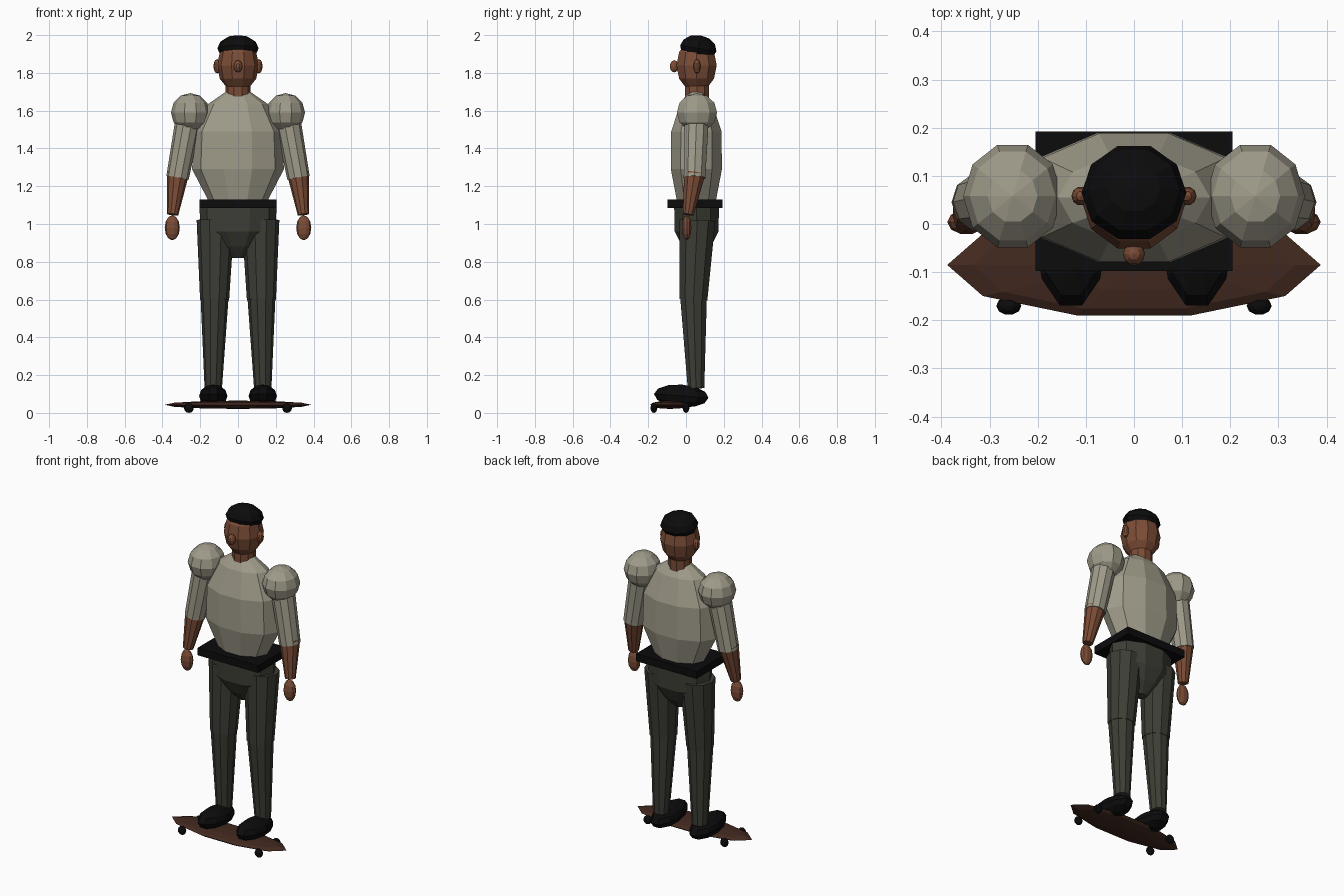
import bpy, bmesh, math
from mathutils import Vector, Matrix

if "Cube" in bpy.data.objects:
    bpy.data.objects.remove(bpy.data.objects["Cube"])


def colour(name, r, g, b):
    m = bpy.data.materials.new(name)
    m.diffuse_color = (r, g, b, 1)
    m.use_nodes = True
    m.node_tree.nodes["Principled BSDF"].inputs["Base Color"].default_value = m.diffuse_color
    return m


SHIRT = colour("shirt_beige", 0.35, 0.33, 0.255)
SKIN = colour("skin_brown", 0.20, 0.073, 0.037)
PANTS = colour("trouser_grey", 0.046, 0.048, 0.036)
BLACK = colour("black", 0.0035, 0.0035, 0.004)
WOOD = colour("deck_brown", 0.055, 0.022, 0.014)
SIDES = 10


def finish(name, bm, mat):
    bmesh.ops.recalc_face_normals(bm, faces=bm.faces[:])
    me = bpy.data.meshes.new(name)
    bm.to_mesh(me)
    bm.free()
    me.materials.append(mat)
    ob = bpy.data.objects.new(name, me)
    bpy.context.collection.objects.link(ob)
    return ob


def loft(name, rings, mat, matrix=None):
    """Stack of ten-sided elliptical rings (x, y, z, rx, ry), capped at both ends."""
    bm = bmesh.new()
    loops = []
    for x, y, z, rx, ry in rings:
        loops.append([bm.verts.new((x + rx * math.cos(2 * math.pi * i / SIDES),
                                    y + ry * math.sin(2 * math.pi * i / SIDES), z))
                      for i in range(SIDES)])
    for a, b in zip(loops, loops[1:]):
        for i in range(SIDES):
            j = (i + 1) % SIDES
            bm.faces.new((a[i], a[j], b[j], b[i]))
    bm.faces.new(loops[0])
    bm.faces.new(loops[-1])
    if matrix:
        bm.transform(matrix)
    return finish(name, bm, mat)


def ball(name, centre, radii, mat, tilt=0, rows=6):
    """Faceted ellipsoid with its poles up and down."""
    rx, ry, rz = radii
    rings = []
    for k in range(rows + 1):
        a = math.pi * k / rows - math.pi / 2
        c = max(math.cos(a), 0.002)
        rings.append((0, 0, rz * math.sin(a), rx * c, ry * c))
    m = Matrix.Translation(centre) @ Matrix.Rotation(math.radians(tilt), 4, 'X')
    return loft(name, rings, mat, m)


def limb(name, start, end, r1, r2, mat):
    """Tapered ten-sided tube between two points."""
    a, b = Vector(start), Vector(end)
    d = a - b
    rot = Vector((0, 0, 1)).rotation_difference(d).to_matrix().to_4x4()
    return loft(name, [(0, 0, 0, r2, r2), (0, 0, d.length, r1, r1)], mat,
                Matrix.Translation(b) @ rot)


# Torso
loft("torso", [(0, .055, 1.12, .155, .108), (0, .055, 1.29, .243, .142),
               (0, .055, 1.49, .235, .140), (0, .055, 1.635, .158, .090),
               (0, .055, 1.70, .065, .045)], SHIRT)

# Pelvis
loft("pelvis", [(0, .056, 1.11, .205, .125), (0, .056, .96, .198, .122),
                (0, .056, .88, .115, .080), (0, .056, .82, .035, .030)], PANTS)

# Belt
bm = bmesh.new()
bmesh.ops.create_cube(bm, size=1)
bm.transform(Matrix.Translation((0, .047, 1.108)) @ Matrix.Diagonal((.41, .29, .045, 1)))
finish("belt", bm, BLACK)

# Head, neck and hair
limb("neck", (0, .058, 1.76), (0, .058, 1.66), .066, .066, SKIN)
ball("head", (0, .056, 1.84), (.111, .112, .142), SKIN)
ball("hair", (0, .065, 1.93), (.109, .102, .07), BLACK, tilt=-9)
ball("nose", (0, -.062, 1.835), (.023, .025, .032), SKIN)

for side, s in (("left", 1), ("right", -1)):
    # Ears
    ball(side + "_ear", (s * .11, .058, 1.835), (.02, .02, .038), SKIN)
    # Arms
    ball(side + "_shoulder", (s * .252, .058, 1.59), (.103, .112, .103), SHIRT)
    limb(side + "_sleeve", (s * .262, .056, 1.56), (s * .320, .045, 1.245), .068, .060, SHIRT)
    limb(side + "_forearm", (s * .318, .046, 1.27), (s * .346, .012, 1.05), .059, .030, SKIN)
    ball(side + "_hand", (s * .348, .004, .98), (.040, .026, .066), SKIN)
    # Legs
    limb(side + "_thigh", (s * .119, .060, 1.02), (s * .124, .040, .60), .100, .077, PANTS)
    limb(side + "_shin", (s * .124, .040, .61), (s * .131, .053, .13), .074, .046, PANTS)
    # Shoes
    ball(side + "_shoe", (s * .131, -.025, .09), (.075, .152, .060), BLACK, tilt=-4)
    # Skateboard wheels
    for end, y in (("front", -.17), ("back", 0)):
        ball(f"{side}_{end}_wheel", (s * .26, y, .026), (.026, .019, .026), BLACK)

# Skateboard deck
ball("deck", (0, -.085, .043), (.388, .110, .022), WOOD)
